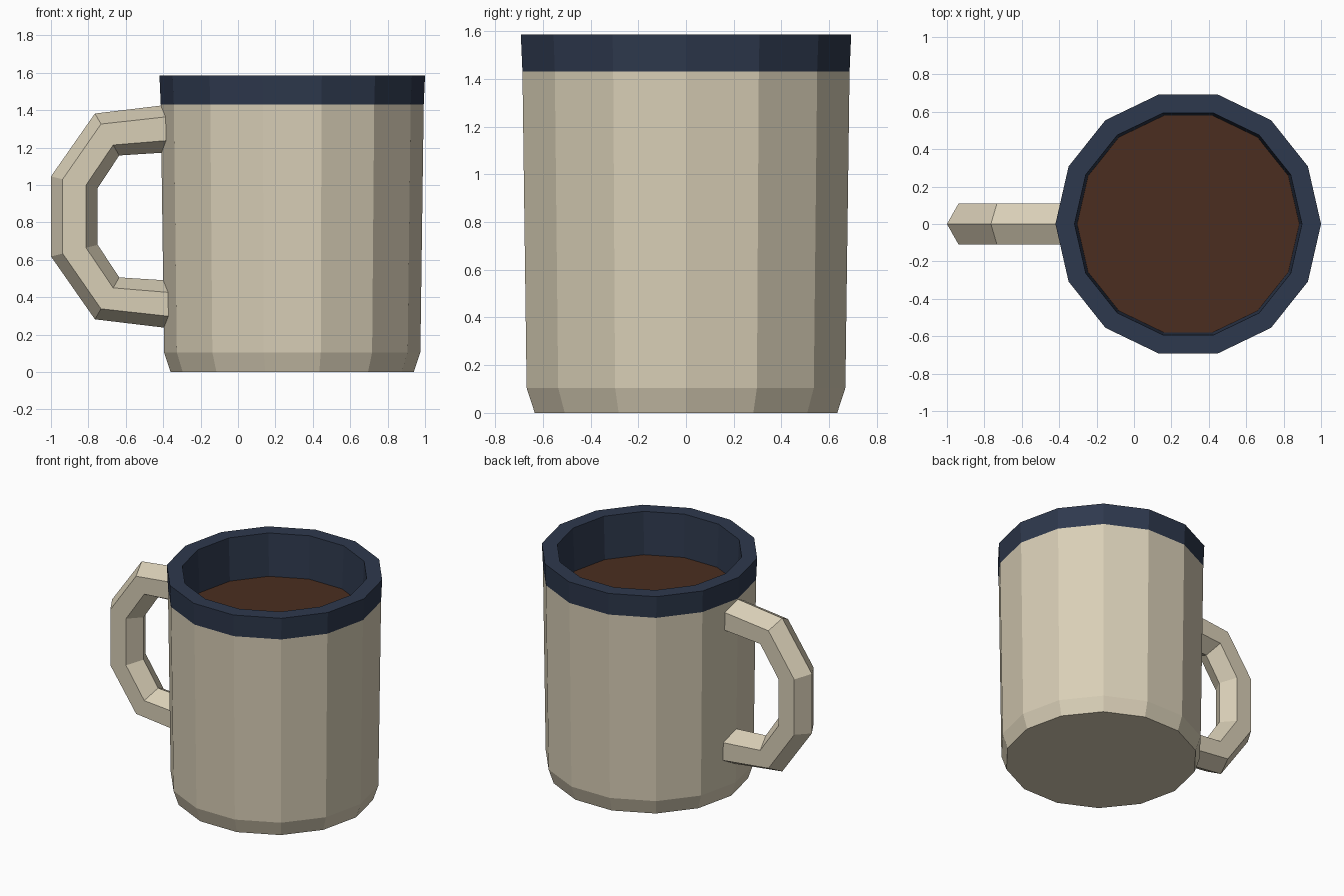
import bpy, bmesh, math
from mathutils import Vector

if "Cube" in bpy.data.objects:
    bpy.data.objects.remove(bpy.data.objects["Cube"])

SIDES = 14
CENTRE_X = 0.29


def material(name, rgb):
    m = bpy.data.materials.new(name)
    m.diffuse_color = (*rgb, 1)
    m.use_nodes = True
    m.node_tree.nodes["Principled BSDF"].inputs["Base Color"].default_value = m.diffuse_color
    return m


def finish(bm, name, mats):
    bmesh.ops.recalc_face_normals(bm, faces=bm.faces)
    mesh = bpy.data.meshes.new(name)
    bm.to_mesh(mesh)
    bm.free()
    for m in mats:
        mesh.materials.append(m)
    obj = bpy.data.objects.new(name, mesh)
    bpy.context.collection.objects.link(obj)
    return obj


def loft(rings, mat_ids=None):
    """Skin a list of point rings and cap both ends."""
    bm = bmesh.new()
    loops = [[bm.verts.new(p) for p in ring] for ring in rings]
    n = len(loops[0])
    for i, (a, b) in enumerate(zip(loops, loops[1:])):
        for k in range(n):
            f = bm.faces.new((a[k], a[(k + 1) % n], b[(k + 1) % n], b[k]))
            f.material_index = mat_ids[i] if mat_ids else 0
    bm.faces.new(loops[0])
    bm.faces.new(loops[-1]).material_index = mat_ids[-1] if mat_ids else 0
    return bm


def circle(r, z):
    return [(CENTRE_X + r * math.cos(2 * math.pi * k / SIDES),
             r * math.sin(2 * math.pi * k / SIDES), z) for k in range(SIDES)]


cream = material("cream_glaze", (0.69, 0.62, 0.47))
navy = material("navy_glaze", (0.027, 0.04, 0.074))
brown = material("coffee_brown", (0.07, 0.027, 0.014))

# Mug: outer wall, navy rim band, inner wall and floor
profile = [(0.65, 0), (0.685, 0.105), (0.703, 1.43), (0.71, 1.585),
           (0.608, 1.585), (0.54, 0.12)]
finish(loft([circle(r, z) for r, z in profile], [0, 0, 1, 1, 1]),
       "mug_body", [cream, navy])

# Coffee: thin disc seated against the inner wall
finish(loft([circle(0.592, 1.25), circle(0.594, 1.28)]), "coffee", [brown])

# Handle: hexagonal tube; each station is centre (x, z) and outward half-vector
upper = [((-0.35, 1.304), (0.0, 0.128)),
         ((-0.70, 1.27), (-0.065, 0.112)),
         ((-0.875, 1.015), (-0.125, 0.031))]
mid_z = 0.832
stations = upper + [((x, 2 * mid_z - z), (dx, -dz))
                    for (x, z), (dx, dz) in reversed(upper)]
rings = []
for (x, z), (dx, dz) in stations:
    out = Vector((dx, 0, dz))
    rings.append([Vector((x, 0, z)) + out * math.cos(k * math.pi / 3)
                  + Vector((0, 0.128 * math.sin(k * math.pi / 3), 0))
                  for k in range(6)])
finish(loft(rings), "handle", [cream])
